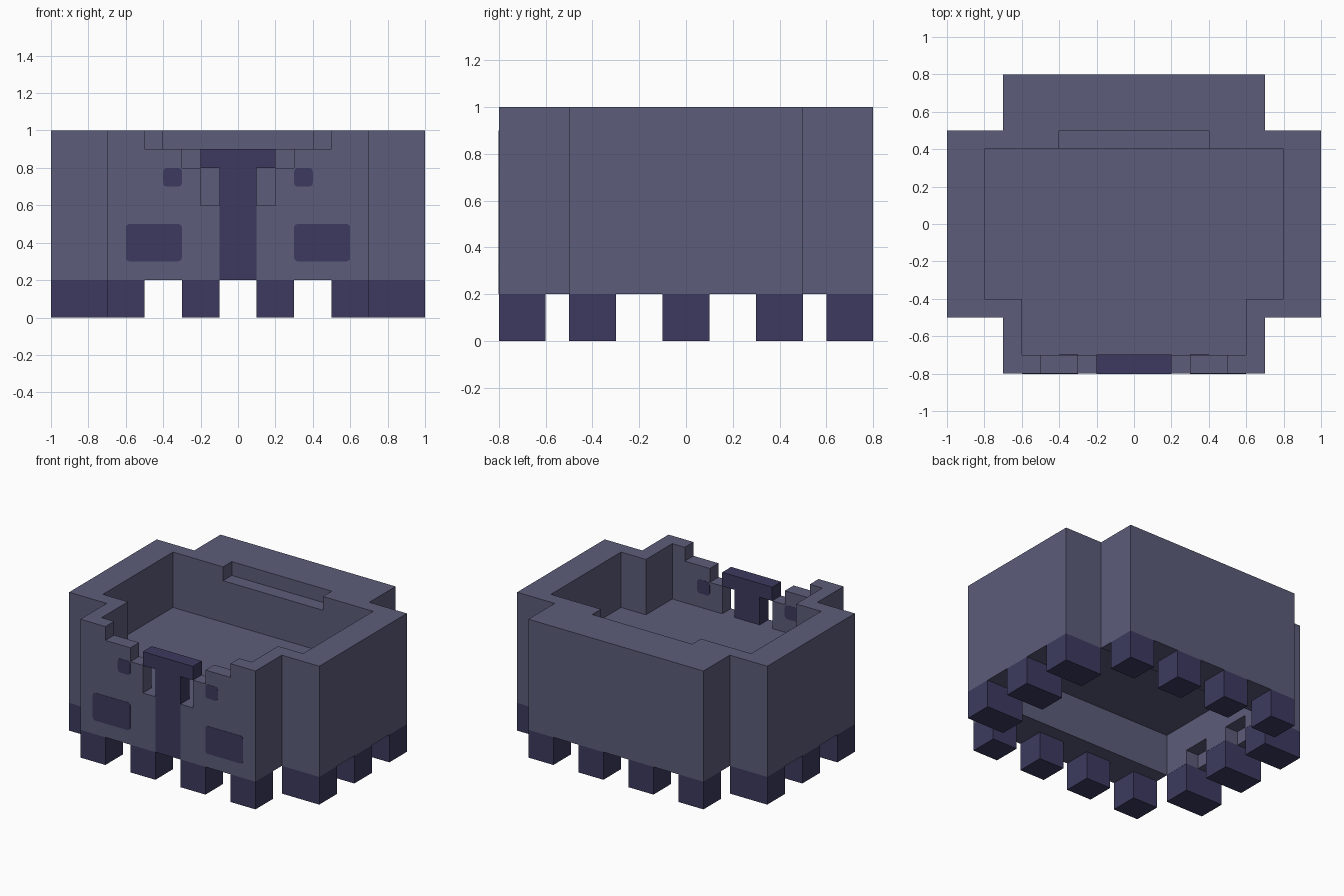
import bpy, bmesh, math
from mathutils import Vector

cube = bpy.data.objects.get("Cube")
if cube:
    bpy.data.objects.remove(cube, do_unlink=True)


def material(name, rgb):
    m = bpy.data.materials.new(name)
    m.use_nodes = True
    m.diffuse_color = (*rgb, 1)
    m.node_tree.nodes["Principled BSDF"].inputs["Base Color"].default_value = (*rgb, 1)
    return m


slate = material("slate purple", (0.107, 0.107, 0.195))
indigo = material("dark indigo", (0.045, 0.042, 0.114))


def prism(name, points, lo, hi, mat, axis="z"):
    """Extrude an outline along z, or an x-z outline along y."""
    place = (lambda a, b, c: (a, b, c)) if axis == "z" else (lambda a, b, c: (a, c, b))
    bm = bmesh.new()
    face = bm.faces.new([bm.verts.new(place(a, b, lo)) for a, b in points])
    out = bmesh.ops.extrude_face_region(bm, geom=[face])["geom"]
    shift = Vector(place(0, 0, hi - lo))
    bmesh.ops.translate(bm, vec=shift, verts=[v for v in out if isinstance(v, bmesh.types.BMVert)])
    bmesh.ops.recalc_face_normals(bm, faces=bm.faces)
    mesh = bpy.data.meshes.new(name)
    bm.to_mesh(mesh)
    bm.free()
    mesh.materials.append(mat)
    obj = bpy.data.objects.new(name, mesh)
    bpy.context.collection.objects.link(obj)
    return obj


def rect(x0, x1, y0, y1):
    return [(x0, y0), (x1, y0), (x1, y1), (x0, y1)]


def box(name, x, y, z, mat):
    return prism(name, rect(*x, *y), *z, mat)


def mirrored(half):
    """Close a right-hand outline with its mirror image across x = 0."""
    return half + [(-a, b) for a, b in reversed(half)]


def rounded(x0, x1, z0, z1, r=0.02, steps=3):
    pts = []
    corners = [(x1 - r, z1 - r), (x0 + r, z1 - r), (x0 + r, z0 + r), (x1 - r, z0 + r)]
    for i, (cx, cz) in enumerate(corners):
        for k in range(steps + 1):
            a = math.pi / 2 * (i + k / steps)
            pts.append((cx + r * math.cos(a), cz + r * math.sin(a)))
    return pts


def cut(target, cutter):
    mod = target.modifiers.new("cut", "BOOLEAN")
    mod.operation = "DIFFERENCE"
    mod.solver = "EXACT"
    mod.object = cutter
    bpy.context.view_layer.update()
    baked = bpy.data.meshes.new_from_object(
        target.evaluated_get(bpy.context.evaluated_depsgraph_get()))
    target.modifiers.clear()
    target.data = baked
    bpy.data.objects.remove(cutter, do_unlink=True)


# Cross-shaped body
body = prism("body", mirrored([(0.7, -0.8), (0.7, -0.5), (1, -0.5),
                               (1, 0.5), (0.7, 0.5), (0.7, 0.8)]), 0.2, 1, slate)

# Basin on top, shallow ledge at the back and hollow underside
cut(body, prism("basin", mirrored([(0.6, -0.7), (0.6, -0.4), (0.8, -0.4), (0.8, 0.4)]),
                0.6, 1.2, slate))
cut(body, box("ledge", (-0.4, 0.4), (0.3, 0.5), (0.9, 1.2), slate))
cut(body, box("hollow", (-0.699, 0.699), (-0.499, 0.499), (0, 0.5), slate))

# Stepped opening in the front wall
cut(body, prism("opening", mirrored([(0.2, 0.6), (0.2, 0.8), (0.3, 0.8), (0.3, 0.9),
                                     (0.5, 0.9), (0.5, 1.2)]), -1, -0.65, slate, "y"))

# Small recesses inside the side rims, between the legs
for s in (-1, 1):
    for t in (-1, 1):
        xs, ys = sorted((s * 0.65, s * 0.8)), sorted((t * 0.1, t * 0.3))
        cut(body, box("recess", xs, ys, (0.1, 0.3), slate))
body.data.name = "body"

# T-shaped crest in the opening
prism("crest", mirrored([(0.1, 0.201), (0.1, 0.8), (0.2, 0.8), (0.2, 0.9)]),
      -0.801, -0.699, indigo, "y")

for s, side in ((1, "left"), (-1, "right")):
    # Eyes go through the wall, cheeks are thin plates
    for name, x0, x1, z0, z1, back in (("eye", 0.3, 0.4, 0.7, 0.8, -0.699),
                                       ("cheek", 0.3, 0.6, 0.3, 0.5, -0.797)):
        xs = sorted((s * x0, s * x1))
        prism(f"{side}_{name}", rounded(*xs, z0, z1), -0.802, back, indigo, "y")
    # Legs along the front and back
    for t, end in ((-1, "front"), (1, "back")):
        for place, x in (("inner", 0.1), ("corner", 0.5)):
            box(f"{side}_{end}_{place}_leg", sorted((s * x, s * (x + 0.2))),
                sorted((t * 0.6, t * 0.8)), (0, 0.2), indigo)
    # Wider legs along the sides
    for place, y in (("front", -0.4), ("middle", 0), ("rear", 0.4)):
        box(f"{side}_side_{place}_leg", sorted((s * 0.7, s * 1.0)),
            (y - 0.1, y + 0.1), (0, 0.2), indigo)
